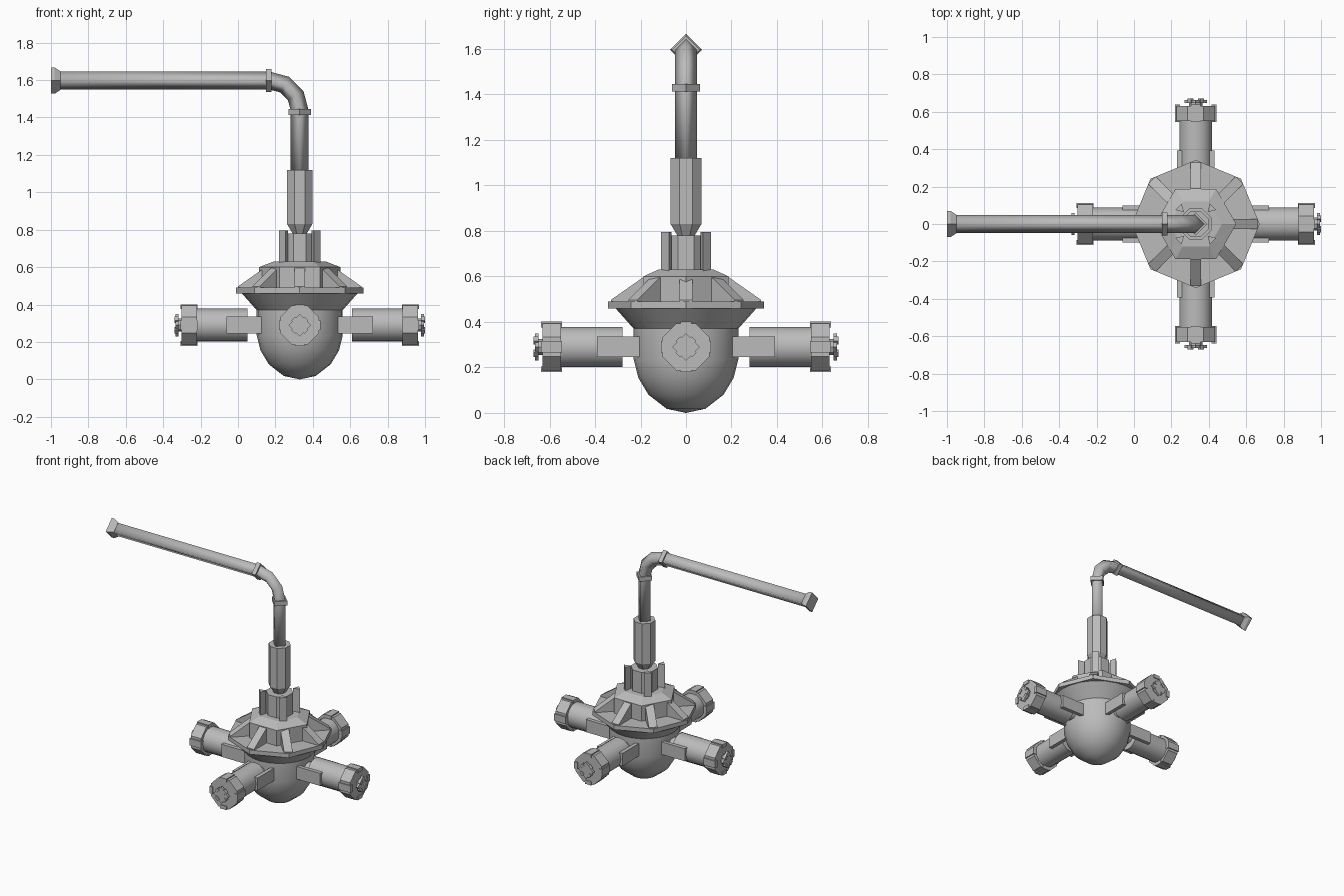
import bpy, bmesh, math
from mathutils import Matrix, Vector

cube = bpy.data.objects.get("Cube")
if cube:
    bpy.data.objects.remove(cube, do_unlink=True)

grey = bpy.data.materials.new("plain grey")
grey.use_nodes = True
colour = (0.5, 0.5, 0.5, 1)
grey.diffuse_color = colour
grey.node_tree.nodes["Principled BSDF"].inputs["Base Color"].default_value = colour

CX = 0.33          # axis of the body
ARM_Z = 0.29       # height of the arm axes
UP = Matrix.Translation((CX, 0, 0))


def finish(name, bm, matrix, angle=None):
    bmesh.ops.remove_doubles(bm, verts=bm.verts, dist=0.0001)
    bmesh.ops.recalc_face_normals(bm, faces=bm.faces)
    mesh = bpy.data.meshes.new(name)
    bm.to_mesh(mesh)
    bm.free()
    mesh.materials.append(grey)
    ob = bpy.data.objects.new(name, mesh)
    ob.matrix_world = matrix
    bpy.context.collection.objects.link(ob)
    if angle:
        bpy.ops.object.select_all(action='DESELECT')
        ob.select_set(True)
        bpy.context.view_layer.objects.active = ob
        bpy.ops.object.shade_smooth_by_angle(angle=math.radians(angle))
    return ob


def loft(name, rings, matrix=UP, angle=None):
    """Skin a list of point rings and cap both ends."""
    bm = bmesh.new()
    loops = [[bm.verts.new(p) for p in ring] for ring in rings]
    n = len(loops[0])
    for a, b in zip(loops, loops[1:]):
        for i in range(n):
            j = (i + 1) % n
            bm.faces.new((a[i], a[j], b[j], b[i]))
    bm.faces.new(loops[0][::-1])
    bm.faces.new(loops[-1])
    return finish(name, bm, matrix, angle)


def lathe(name, profile, sides, matrix=UP, turn=0.0, angle=None):
    """Turn (radius, height) points around local z."""
    rings = []
    for r, z in profile:
        angles = [math.radians(turn) + math.tau * i / sides for i in range(sides)]
        rings.append([Vector((r * math.cos(a), r * math.sin(a), z)) for a in angles])
    return loft(name, rings, matrix, angle)


def box(name, lo, hi, matrix):
    bm = bmesh.new()
    bmesh.ops.create_cube(bm, size=1)
    lo, hi = Vector(lo), Vector(hi)
    for v in bm.verts:
        v.co = (lo + hi) / 2 + v.co * (hi - lo)
    return finish(name, bm, matrix)


# Rounded bowl with its flared neck
lathe("bowl", [(0.001, 0), (0.085, 0.018), (0.165, 0.08), (0.21, 0.155),
               (0.23, 0.235), (0.23, 0.37), (0.31, 0.46)], 24, angle=35)

# Octagonal rim and hexagonal drum
lathe("rim", [(0.342, 0.46), (0.342, 0.49)], 8)
lathe("drum", [(0.217, 0.48), (0.217, 0.6), (0.14, 0.63)], 6)

# Sloping ribs from the rim up to the drum
for k in range(8):
    turn = UP @ Matrix.Rotation(k * math.tau / 8, 4, 'Z')
    section = [(0.15, 0.48), (0.33, 0.48), (0.33, 0.497), (0.19, 0.595), (0.15, 0.595)]
    loft("rib", [[Vector((x, y, z)) for x, z in section] for y in (-0.028, 0.028)], turn)

# Column with four triangular posts
lathe("column", [(0.09, 0.62), (0.09, 0.78)], 8, turn=22.5)
for k in range(4):
    post = UP @ Matrix.Rotation(math.radians(45 + 90 * k), 4, 'Z') @ Matrix.Translation((0.117, 0, 0))
    lathe("post", [(0.028, 0.62), (0.028, 0.795)], 3, post, turn=180)

# Sleeve at the foot of the pipe
lathe("sleeve", [(0.038, 0.775), (0.073, 0.83), (0.073, 1.12), (0.045, 1.12)], 8, turn=22.5)

# Bent four-sided pipe
path = [((CX, 1.1), 0)]
for step in range(4):
    a = math.radians(30 * step)
    path.append(((0.17 + 0.16 * math.cos(a), 1.437 + 0.16 * math.sin(a)), a))
path.append(((-0.97, 1.597), math.pi / 2))
rings = []
for (x, z), a in path:
    out, side = Vector((math.cos(a), 0, math.sin(a))), Vector((0, 1, 0))
    rings.append([Vector((x, 0, z)) + 0.048 * s for s in (out, side, -out, -side)])
pipe = loft("pipe", rings, Matrix(), angle=100)

# Pipe collars and end flange
lathe("upright_collar", [(0.061, 1.413), (0.061, 1.445)], 4)
along = Matrix.Translation((0, 0, 1.597)) @ Matrix.Rotation(math.pi / 2, 4, 'Y')
lathe("level_collar", [(0.061, 0.15), (0.061, 0.18)], 4, along)
lathe("end_flange", [(0.07, -1), (0.07, -0.98), (0.05, -0.95)], 4, along)

# Four arms: local x points outwards
for k in range(4):
    arm = Matrix.Translation((CX, 0, ARM_Z)) @ Matrix.Rotation(k * math.pi / 2, 4, 'Z')
    axis = arm @ Matrix.Rotation(math.pi / 2, 4, 'Y')
    lathe("arm_neck", [(0.045, 0.18), (0.045, 0.3)], 12, axis, angle=40)
    lathe("arm_tube", [(0.088, 0.28), (0.088, 0.56)], 16, axis, angle=40)
    lathe("arm_collar", [(0.112, 0.55), (0.112, 0.632)], 8, axis, turn=22.5)

    # Tabs around the collar
    for q in range(4):
        spin = arm @ Matrix.Rotation(q * math.pi / 2, 4, 'X')
        box("collar_tab", (0.546, -0.025, 0.085), (0.638, 0.025, 0.111), spin)

    # Diamond cap with clasps on its edges
    lathe("cap_stem", [(0.035, 0.62), (0.035, 0.655)], 8, axis)
    lathe("cap", [(0.06, 0.648), (0.06, 0.664)], 4, axis)
    for q in range(4):
        spin = arm @ Matrix.Rotation(math.radians(45 + 90 * q), 4, 'X')
        box("cap_clasp", (0.648, -0.014, 0.03), (0.67, 0.014, 0.05), spin)

    # Side plates joining arm and bowl
    for s in (-1, 1):
        ys = sorted((s * 0.074, s * 0.1))
        box("side_plate", (0.19, ys[0], -0.045), (0.392, ys[1], 0.045), arm)
